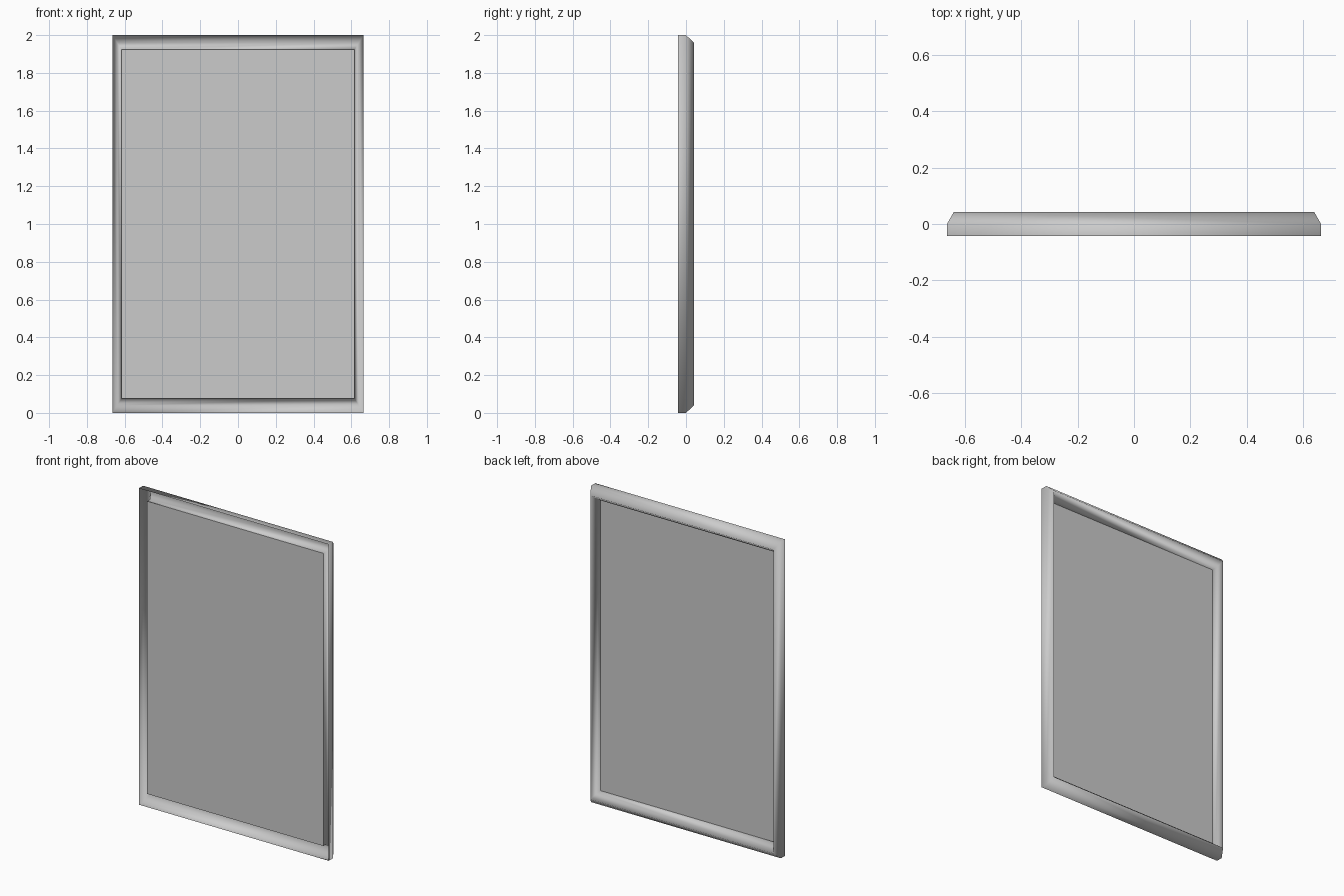
import bpy, bmesh

if "Cube" in bpy.data.objects:
    bpy.data.objects.remove(bpy.data.objects["Cube"])

# hollow frame moulding, open at the front: (inset in x, inset in z, depth y)
PROFILE = [(0, 0, -0.042), (0, 0, 0.0), (0.024, 0.04, 0.042),
           (0.048, 0.075, 0.0), (0.048, 0.075, -0.027)]
HX, HZ = 0.664, 1.0


def finish(name, bm):
    me = bpy.data.meshes.new(name)
    bm.to_mesh(me)
    bm.free()
    ob = bpy.data.objects.new(name, me)
    bpy.context.collection.objects.link(ob)
    return ob


# mitred frame: sweep the open profile round four corners
bm = bmesh.new()
rings = [[bm.verts.new((sx * (HX - ix), y, 1 + sz * (HZ - iz))) for ix, iz, y in PROFILE]
         for sx, sz in ((-1, -1), (1, -1), (1, 1), (-1, 1))]
for i in range(4):
    a, b = rings[i], rings[(i + 1) % 4]
    for j in range(len(PROFILE) - 1):
        bm.faces.new((a[j], b[j], b[j + 1], a[j + 1]))
bmesh.ops.recalc_face_normals(bm, faces=bm.faces)
for f in bm.faces:
    f.smooth = True
finish("frame", bm)

# thin flat panel closing the opening
bm = bmesh.new()
px, pz = HX - 0.048, HZ - 0.075
bm.faces.new([bm.verts.new((sx * px, -0.027, 1 + sz * pz))
              for sx, sz in ((-1, -1), (1, -1), (1, 1), (-1, 1))])
finish("panel", bm)
